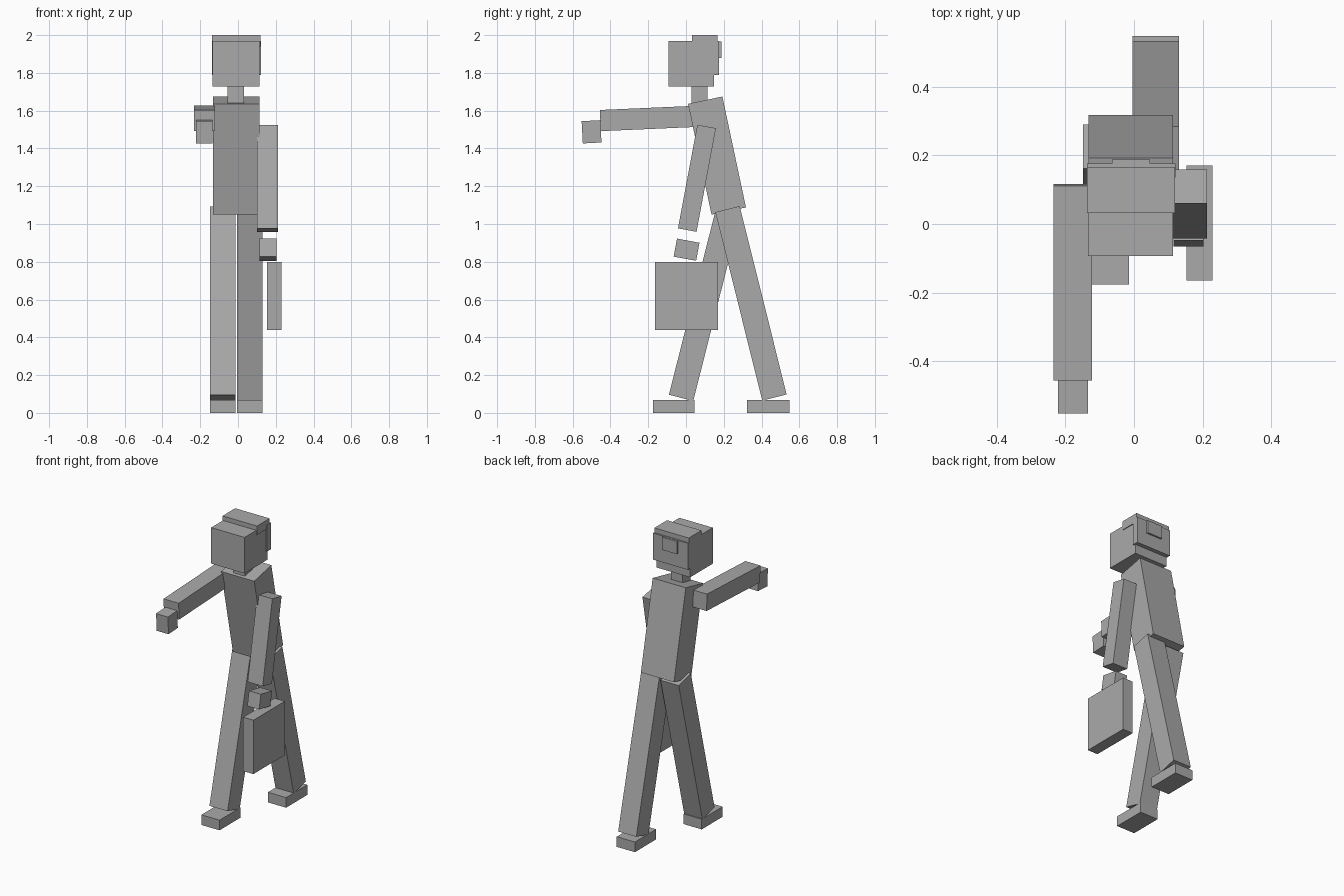
import bpy, bmesh, math
from mathutils import Matrix, Vector

if "Cube" in bpy.data.objects:
    bpy.data.objects.remove(bpy.data.objects["Cube"])

grey = bpy.data.materials.new("plain grey")
grey.diffuse_color = (0.4, 0.4, 0.4, 1)
grey.use_nodes = True
grey.node_tree.nodes["Principled BSDF"].inputs["Base Color"].default_value = grey.diffuse_color


def box(name, xs, y, z, depth, height, tilt=0.0):
    """Box spanning xs, centred on (y, z), leaning by tilt degrees about x."""
    bm = bmesh.new()
    bmesh.ops.create_cube(bm, size=1)
    bmesh.ops.scale(bm, vec=Vector((xs[1] - xs[0], depth, height)), verts=bm.verts)
    me = bpy.data.meshes.new(name)
    bm.to_mesh(me)
    bm.free()
    me.materials.append(grey)
    ob = bpy.data.objects.new(name, me)
    ob.location = (sum(xs) / 2, y, z)
    ob.rotation_euler.x = math.radians(tilt)
    bpy.context.collection.objects.link(ob)
    return ob


def span(name, xs, ys, zs):
    """Upright box given by its extents."""
    return box(name, xs, sum(ys) / 2, sum(zs) / 2, ys[1] - ys[0], zs[1] - zs[0])


# Head, hair and neck
span("head", (-0.134, 0.114), (-0.093, 0.148), (1.728, 1.97))
span("hair_top", (-0.137, 0.119), (0.032, 0.166), (1.94, 2.0))
span("hair_back", (-0.137, 0.121), (0.135, 0.176), (1.79, 1.968))
span("hair_bun", (-0.064, 0.047), (0.165, 0.188), (1.88, 1.966))
span("neck", (-0.055, 0.031), (0.03, 0.115), (1.62, 1.74))

# Leaning torso
box("torso", (-0.133, 0.113), 0.164, 1.362, 0.186, 0.60, 12)

# Striding legs and feet
right_x, left_x = (-0.149, -0.014), (-0.004, 0.131)
box("right_leg", right_x, 0.10, 0.578, 0.133, 1.028, -14.2)
box("left_leg", left_x, 0.344, 0.580, 0.133, 1.028, 14.0)
span("right_foot", right_x, (-0.176, 0.046), (0, 0.068))
span("left_foot", left_x, (0.323, 0.548), (0, 0.068))

# Outstretched right arm
box("right_arm", (-0.234, -0.122), -0.17, 1.56, 0.568, 0.112, 2.5)
box("right_hand", (-0.222, -0.134), -0.500, 1.488, 0.099, 0.118, 3)

# Hanging left arm with a case
box("left_arm", (0.101, 0.213), 0.058, 1.242, 0.10, 0.558, -10.6)
box("left_hand", (0.115, 0.203), 0.003, 0.864, 0.121, 0.097, -10.5)
span("briefcase", (0.153, 0.229), (-0.164, 0.170), (0.438, 0.80))
